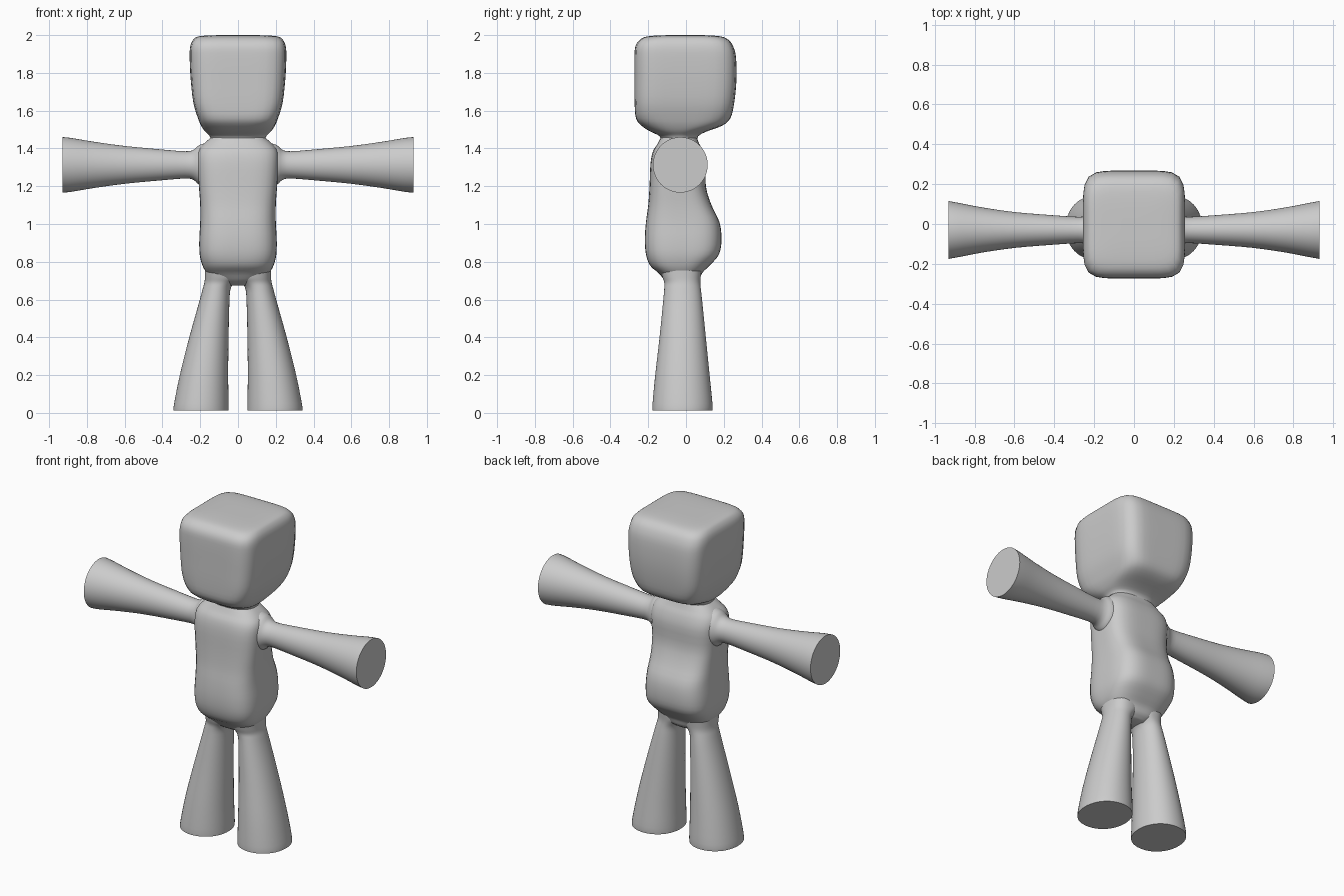
import bpy, bmesh, math
from mathutils import Vector

clay = bpy.data.materials.new("grey clay")
clay.diffuse_color = (0.6, 0.6, 0.6, 1)
SIDES, STEPS = 48, 3


def catmull(p0, p1, p2, p3, t):
    return [0.5 * (2 * b + (c - a) * t + (2 * a - 5 * b + 4 * c - d) * t * t
                   + (3 * b - a - 3 * c + d) * t ** 3)
            for a, b, c, d in zip(p0, p1, p2, p3)]


def loft(name, rings, along_x=False, mirror=False):
    """Rings: (position, u min, u max, v min, v max, squareness).
    u, v are x, y for upright parts and y, z for parts running along x."""
    dense = []
    for i in range(len(rings) - 1):
        p = [rings[max(i - 1, 0)], rings[i], rings[i + 1], rings[min(i + 2, len(rings) - 1)]]
        dense += [catmull(*p, s / STEPS) for s in range(STEPS)]
    dense.append(rings[-1])
    bm = bmesh.new()
    loops = []
    for pos, u0, u1, v0, v1, n in dense:
        loop = []
        for k in range(SIDES):
            a = 2 * math.pi * k / SIDES
            c, s = math.cos(a), math.sin(a)
            r = (abs(c) ** n + abs(s) ** n) ** (-1 / n)
            u = (u0 + u1) / 2 + (u1 - u0) / 2 * r * c
            v = (v0 + v1) / 2 + (v1 - v0) / 2 * r * s
            loop.append(bm.verts.new(Vector((pos, u, v) if along_x else (u, v, pos))))
        loops.append(loop)
    for a, b in zip(loops, loops[1:]):
        for k in range(SIDES):
            j = (k + 1) % SIDES
            bm.faces.new((a[k], a[j], b[j], b[k]))
    bm.faces.new(loops[0])
    bm.faces.new(loops[-1])
    bmesh.ops.recalc_face_normals(bm, faces=bm.faces)
    me = bpy.data.meshes.new(name)
    bm.to_mesh(me)
    bm.free()
    me.materials.append(clay)
    ob = bpy.data.objects.new(name, me)
    bpy.context.collection.objects.link(ob)
    bpy.ops.object.select_all(action='DESELECT')
    ob.select_set(True)
    bpy.context.view_layer.objects.active = ob
    bpy.ops.object.shade_smooth_by_angle(angle=math.radians(45))
    if mirror:
        ob.modifiers.new("mirror", 'MIRROR')
    return ob


# Boxy rounded head tapering into the neck
loft("head", [
    (1.43, -.14, .14, -.13, .06, 2.5),
    (1.465, -.15, .15, -.14, .065, 2.5),
    (1.49, -.175, .175, -.19, .11, 3),
    (1.52, -.195, .195, -.235, .19, 4),
    (1.56, -.212, .212, -.265, .235, 5),
    (1.64, -.236, .236, -.272, .255, 6),
    (1.76, -.25, .25, -.273, .267, 6),
    (1.88, -.256, .256, -.273, .265, 6),
    (1.94, -.253, .253, -.268, .25, 6),
    (1.975, -.238, .238, -.245, .225, 6),
    (1.993, -.21, .21, -.205, .185, 5),
    (1.999, -.13, .13, -.12, .11, 5),
    (2.0, -.03, .03, -.03, .03, 4),
])

# Torso with sloped shoulders and a rounded, fuller lower back
loft("torso", [
    (0.675, -.07, .07, -.07, .04, 2.5),
    (0.70, -.13, .13, -.11, .07, 2.5),
    (0.74, -.165, .165, -.145, .085, 3),
    (0.78, -.188, .188, -.19, .125, 3.2),
    (0.84, -.203, .203, -.212, .175, 3.5),
    (0.92, -.205, .205, -.218, .188, 3.5),
    (1.01, -.2, .2, -.212, .177, 3.5),
    (1.10, -.2, .2, -.2, .135, 3.5),
    (1.20, -.207, .207, -.193, .105, 3.5),
    (1.32, -.215, .215, -.188, .105, 3.5),
    (1.385, -.21, .21, -.175, .09, 3.2),
    (1.425, -.18, .18, -.15, .07, 3),
    (1.465, -.135, .135, -.13, .055, 2.5),
])

# Arms flaring outward to flat round ends
arm = [(.14, .10, .125), (.205, .085, .105), (.235, .072, .08), (.28, .066, .072),
       (.42, .075, .083), (.60, .09, .1), (.76, .113, .122), (.88, .136, .142), (.93, .145, .147)]
loft("arms", [(x, -.03 - ry, -.03 + ry, 1.313 - rz, 1.313 + rz, 2) for x, ry, rz in arm],
     along_x=True, mirror=True)

# Legs splaying outward to flat round feet
loft("legs", [
    (0.012, .05, .342, -.178, .14, 2.1),
    (0.05, .05, .338, -.177, .14, 2.1),
    (0.20, .052, .308, -.163, .125, 2.1),
    (0.40, .05, .258, -.14, .105, 2.1),
    (0.60, .045, .202, -.12, .085, 2.1),
    (0.66, .038, .186, -.115, .078, 2.1),
    (0.69, .02, .178, -.115, .076, 2.2),
    (0.72, .0, .175, -.125, .078, 2.4),
    (0.78, .0, .175, -.14, .085, 2.5),
], mirror=True)
